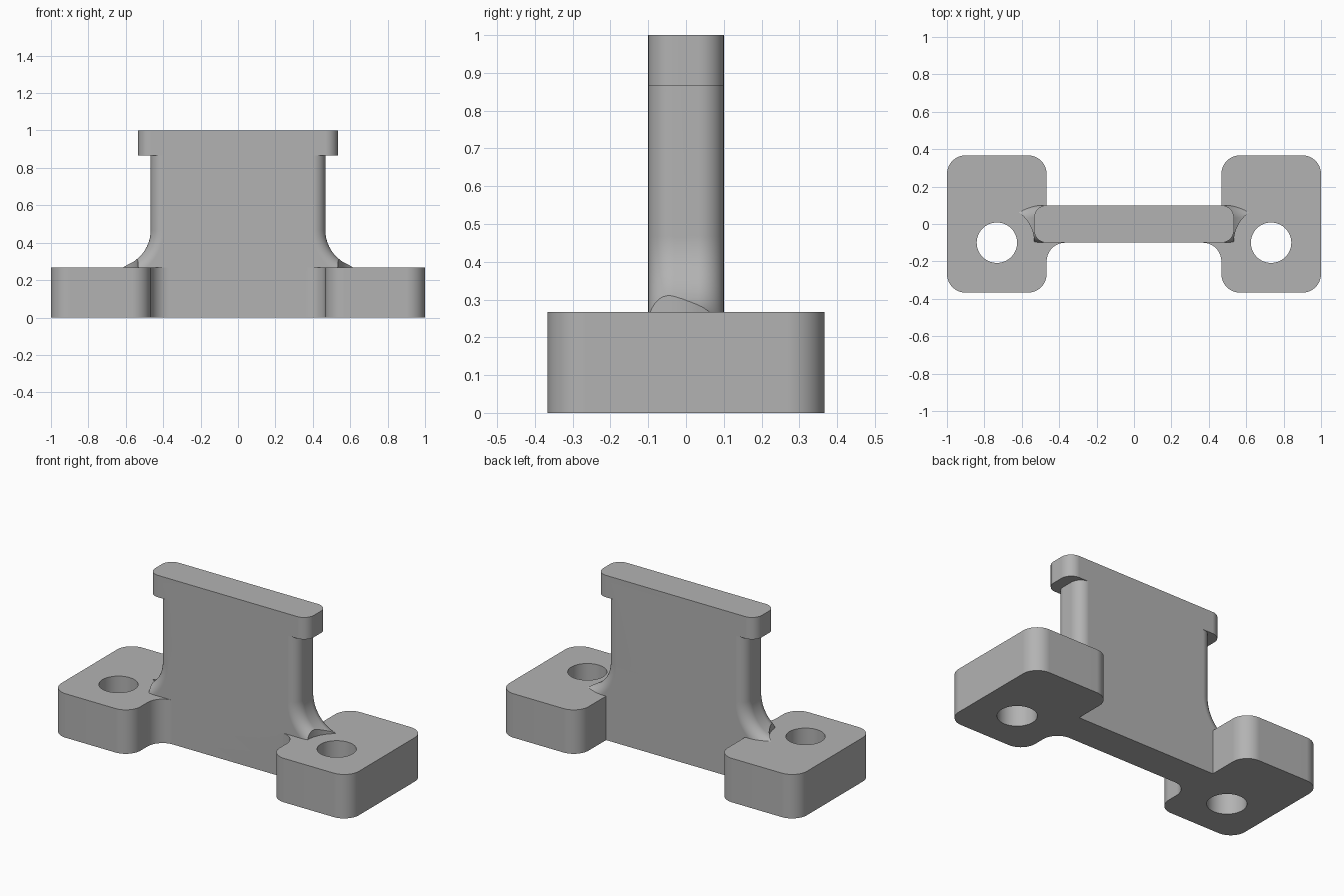
import bpy, bmesh
from math import sin, cos, pi, sqrt, radians
from mathutils import Vector

FOOT_TOP, WEB_END, WEB_Y = 0.267, 0.467, 0.1
EDGE_R, FLARE_R, FOOT_R = 0.067, 0.2, 0.1
HOLE = (0.733, -0.1)

if "Cube" in bpy.data.objects:
    bpy.data.objects.remove(bpy.data.objects["Cube"])

grey = bpy.data.materials.new("plain grey")
grey.use_nodes = True
colour = (0.45, 0.45, 0.45, 1)
grey.diffuse_color = colour
grey.node_tree.nodes["Principled BSDF"].inputs["Base Color"].default_value = colour


def arc(cx, cy, r, start, end, n=14):
    angles = [radians(start + (end - start) * i / n) for i in range(n + 1)]
    return [(cx + r * cos(a), cy + r * sin(a)) for a in angles]


def loft(name, rings):
    """Skin matching closed rings and cap both ends."""
    bm = bmesh.new()
    loops = [[bm.verts.new(p) for p in ring] for ring in rings]
    for a, b in zip(loops, loops[1:]):
        for i in range(len(a)):
            j = (i + 1) % len(a)
            bm.faces.new((a[i], a[j], b[j], b[i]))
    bm.faces.new(loops[0])
    bm.faces.new(loops[-1])
    bmesh.ops.recalc_face_normals(bm, faces=bm.faces)
    mesh = bpy.data.meshes.new(name)
    bm.to_mesh(mesh)
    bm.free()
    mesh.materials.append(grey)
    obj = bpy.data.objects.new(name, mesh)
    bpy.context.collection.objects.link(obj)
    return obj


def extrude(name, outline, z0, z1):
    return loft(name, [[(x, y, z) for x, y in outline] for z in (z0, z1)])


def combine(target, tool, operation):
    """Apply a boolean and discard the tool."""
    tool.hide_render = True
    mod = target.modifiers.new("Boolean", 'BOOLEAN')
    mod.operation, mod.solver, mod.object = operation, 'EXACT', tool
    bpy.context.view_layer.objects.active = target
    bpy.ops.object.modifier_apply(modifier=mod.name)
    bpy.data.objects.remove(tool)


def mirrored(half):
    return half + [(-x, y) for x, y in reversed(half)]


def drill(target, radius, z0, z1):
    for side in (1, -1):
        circle = arc(side * HOLE[0], HOLE[1], radius, 0, 360, 64)[:-1]
        combine(target, extrude("cutter", circle, z0, z1), 'DIFFERENCE')


# Base: two rounded feet joined by a bridge, with front inner fillets
near, far, depth = WEB_END + FOOT_R, 1 - FOOT_R, 0.367 - FOOT_R
half = (arc(WEB_END - FOOT_R, -WEB_Y - FOOT_R, FOOT_R, 90, 0)
        + arc(near, -depth, FOOT_R, 180, 270)
        + arc(far, -depth, FOOT_R, 270, 360)
        + arc(far, depth, FOOT_R, 0, 90)
        + arc(near, depth, FOOT_R, 90, 180)
        + [(WEB_END, WEB_Y)])
bracket = extrude("bracket", mirrored(half), 0, FOOT_TOP)
drill(bracket, 0.108, -0.1, 0.5)

# Web: flared ends with rounded edges, lofted front to back
rings = []
flat = WEB_Y - EDGE_R
steps = [(-flat - EDGE_R * cos(t), EDGE_R * (1 - sin(t)))
         for t in (pi / 2 * i / 12 for i in range(13))]
steps += [(-y, d) for y, d in reversed(steps)]
for y, inset in steps:
    side = ([(WEB_END - inset, 0.93)]
            + arc(WEB_END + FLARE_R, FOOT_TOP + FLARE_R, FLARE_R + inset, 180, 270, 20)
            + [(WEB_END + FLARE_R, 0.1)])
    rings.append([(x, y, z) for x, z in mirrored(side)])
web = loft("web", rings)
drill(web, 0.2, 0, 0.6)  # clearance around each bolt hole

# Top bar with rounded corners
bar_half = arc(WEB_END, -flat, EDGE_R, -90, 0) + arc(WEB_END, flat, EDGE_R, 0, 90)
top_bar = extrude("top_bar", mirrored(bar_half), 0.867, 1)

# Join into one solid and shade
combine(bracket, web, 'UNION')
combine(bracket, top_bar, 'UNION')
bpy.ops.object.select_all(action='DESELECT')
bracket.select_set(True)
bpy.context.view_layer.objects.active = bracket
bpy.ops.object.shade_smooth_by_angle(angle=radians(25))
weighted = bracket.modifiers.new("Weighted normals", 'WEIGHTED_NORMAL')
weighted.keep_sharp = True
